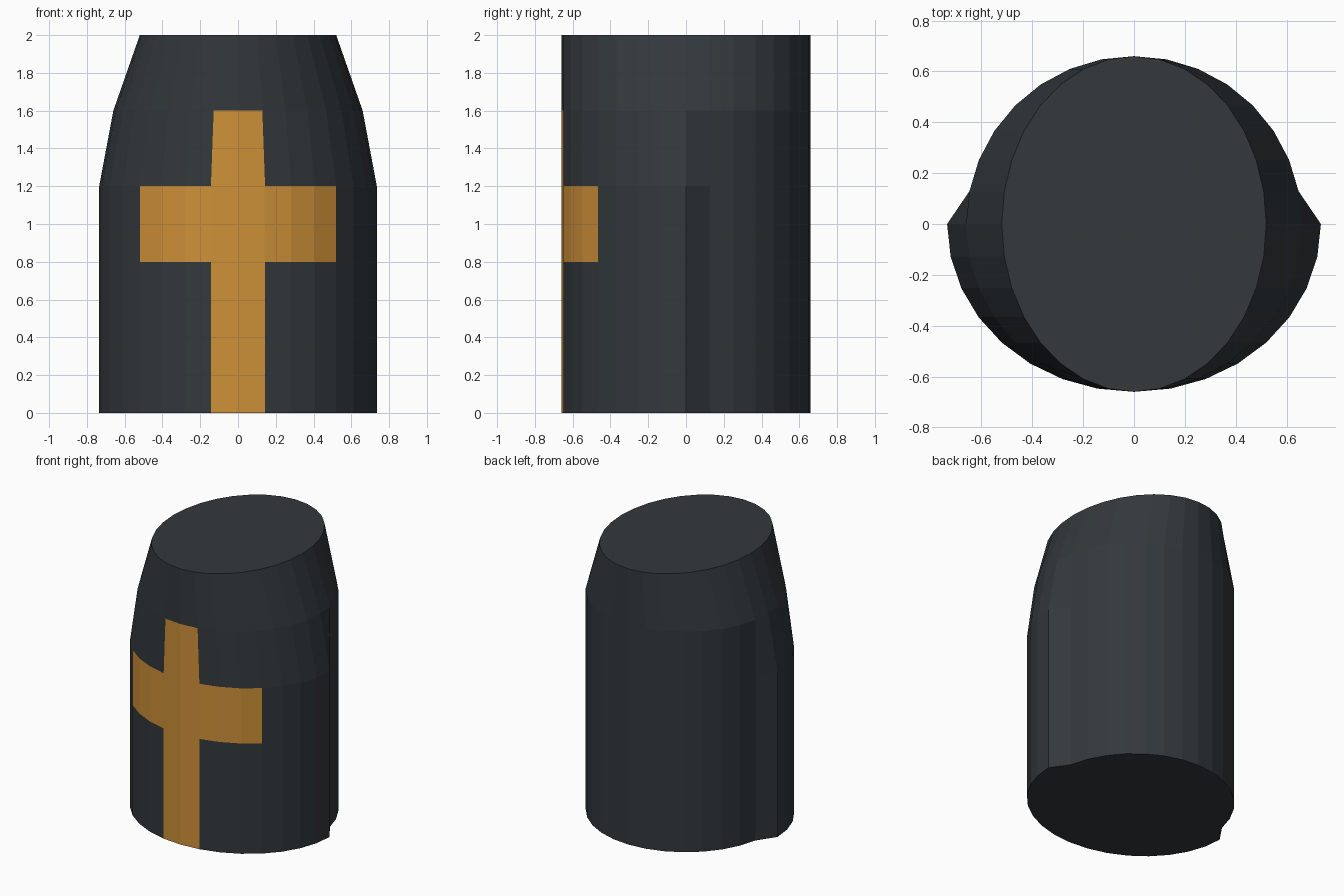
import bpy, bmesh, math

if "Cube" in bpy.data.objects:
    bpy.data.objects.remove(bpy.data.objects["Cube"])

SIDES = 32
DEPTH = 0.66
# Rings: height, half width of the front, half width of the back
RINGS = [(0.0, 0.735, 0.66), (0.8, 0.735, 0.66), (1.2, 0.735, 0.66),
         (1.6, 0.66, 0.66), (2.0, 0.52, 0.52)]


def material(name, color):
    mat = bpy.data.materials.new(name)
    mat.diffuse_color = (*color, 1)
    mat.use_nodes = True
    mat.node_tree.nodes["Principled BSDF"].inputs["Base Color"].default_value = mat.diffuse_color
    return mat


def ring(bm, z, front, back):
    verts = []
    for i in range(SIDES):
        # angle starts at the front centre and runs anticlockwise
        a = 2 * math.pi * i / SIDES - math.pi / 2
        width = back if math.sin(a) > 0.01 else front
        verts.append(bm.verts.new((width * math.cos(a), DEPTH * math.sin(a), z)))
    return verts


# Faceted helmet shell: wider front plate stepping in to the round back
bm = bmesh.new()
rings = [ring(bm, *r) for r in RINGS]
for level, (low, high) in enumerate(zip(rings, rings[1:])):
    for i in range(SIDES):
        j = (i + 1) % SIDES
        face = bm.faces.new((low[i], low[j], high[j], high[i]))
        # Gold cross: one upright and one crossbar of flush facets
        from_centre = min(i, SIDES - 1 - i)
        upright = from_centre == 0 and level < 3
        crossbar = from_centre < 4 and level == 1
        face.material_index = 1 if upright or crossbar else 0

# Flat crown and closed base
bm.faces.new(rings[-1])
bm.faces.new(rings[0][::-1])

mesh = bpy.data.meshes.new("helmet_shell")
bm.to_mesh(mesh)
bm.free()
mesh.materials.append(material("dark_steel", (0.033, 0.04, 0.046)))
mesh.materials.append(material("gold_trim", (0.62, 0.28, 0.04)))
shell = bpy.data.objects.new("helmet_shell", mesh)
bpy.context.collection.objects.link(shell)
